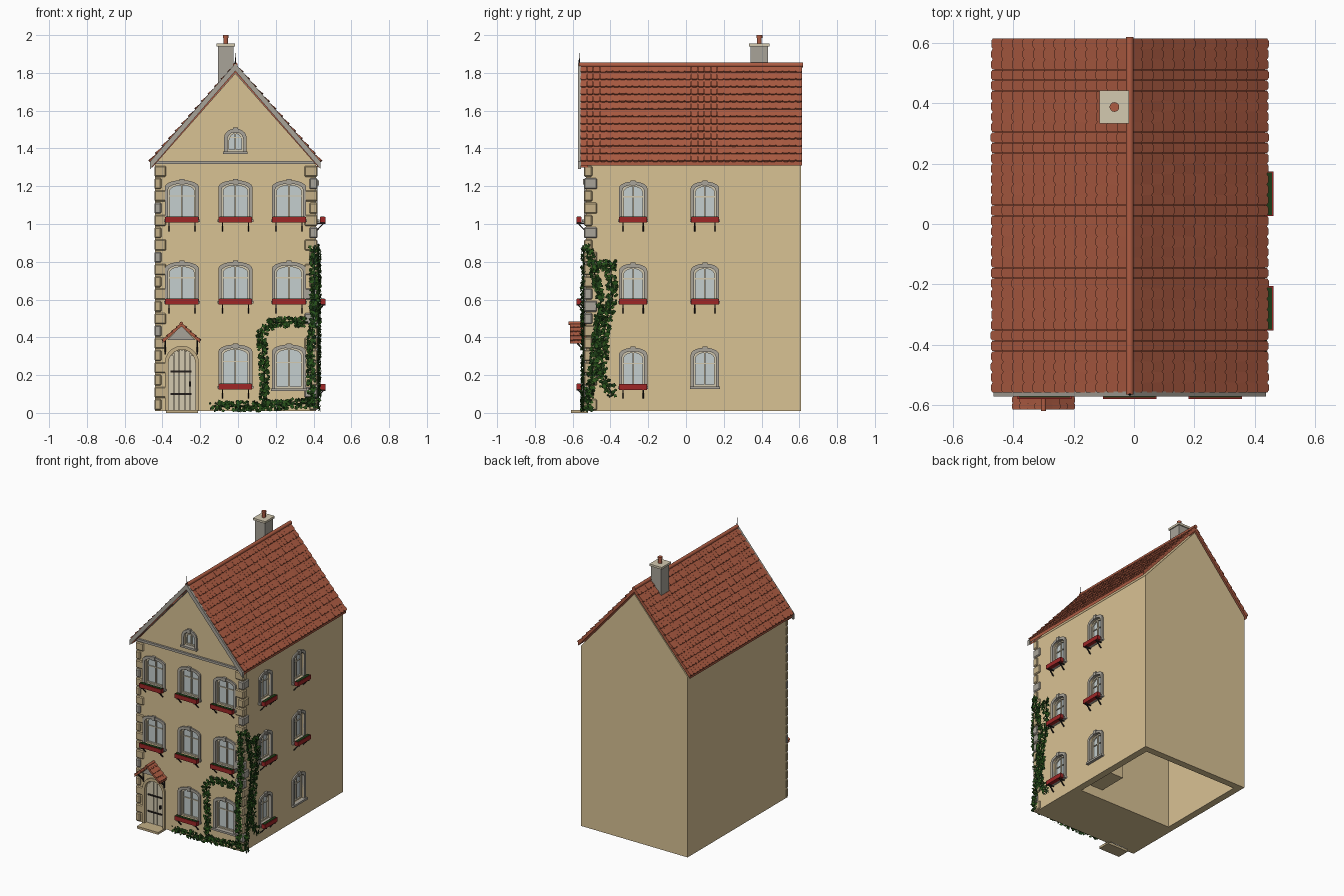
import bpy, bmesh, math, random
from mathutils import Matrix, Vector

random.seed(4)
cube = bpy.data.objects.get("Cube")
if cube:
    bpy.data.objects.remove(cube, do_unlink=True)


def material(name, rgb):
    lin = [c / 12.92 if c <= 0.04045 else ((c + 0.055) / 1.055) ** 2.4 for c in rgb] + [1]
    m = bpy.data.materials.new(name)
    m.use_nodes = True
    m.diffuse_color = lin
    m.node_tree.nodes["Principled BSDF"].inputs["Base Color"].default_value = lin
    return m


WALL = material("plaster", (0.85, 0.76, 0.58))
ROOF = material("terracotta", (0.68, 0.36, 0.26))
RED = material("red_paint", (0.62, 0.15, 0.15))
GLASS = material("pale_glass", (0.77, 0.81, 0.81))
STONE = material("grey_stone", (0.66, 0.64, 0.60))
TAN = material("tan_stone", (0.77, 0.69, 0.53))
IRON = material("dark_iron", (0.14, 0.12, 0.11))
LEAF = material("leaf_green", (0.17, 0.34, 0.11))
DEEP = material("deep_green", (0.11, 0.23, 0.09))
PALE = material("pale_wood", (0.83, 0.79, 0.69))


class Part:
    """Collects shapes in one mesh; local y points into the wall."""

    def __init__(self, name, *mats):
        self.name, self.mats, self.bm = name, mats, bmesh.new()

    def prism(self, M, pts, y0, y1, mat=0):
        rows = [[self.bm.verts.new(M @ Vector((x, y, z))) for x, z in pts] for y in (y0, y1)]
        n = len(pts)
        faces = [rows[0], rows[1][::-1]]
        faces += [[rows[0][i], rows[1][i], rows[1][(i + 1) % n], rows[0][(i + 1) % n]] for i in range(n)]
        for f in faces:
            self.bm.faces.new(f).material_index = mat

    def box(self, M, x0, x1, y0, y1, z0, z1, mat=0):
        self.prism(M, [(x0, z0), (x1, z0), (x1, z1), (x0, z1)], y0, y1, mat)

    def ring(self, M, outer, inner, y0, y1):
        loops = [[self.bm.verts.new(M @ Vector((x, y, z))) for x, z in p]
                 for p, y in ((outer, y0), (inner, y0), (inner, y1), (outer, y1))]
        n = len(outer)
        for k in range(4):
            a, b = loops[k], loops[(k + 1) % 4]
            for i in range(n):
                j = (i + 1) % n
                self.bm.faces.new((a[i], a[j], b[j], b[i]))

    def finish(self, bevel=0):
        bmesh.ops.recalc_face_normals(self.bm, faces=self.bm.faces)
        me = bpy.data.meshes.new(self.name)
        self.bm.to_mesh(me)
        self.bm.free()
        for m in self.mats:
            me.materials.append(m)
        ob = bpy.data.objects.new(self.name, me)
        bpy.context.collection.objects.link(ob)
        if bevel:
            ob.modifiers.new("bevel", "BEVEL").width = bevel
        return ob


def arch(w, z0, z1, rise, n=10):
    arc = [(w / 2 * math.cos(math.pi * i / n), z1 - rise + rise * math.sin(math.pi * i / n)) for i in range(n + 1)]
    return [(-w / 2, z0), (w / 2, z0)] + arc


def chevron(cx, half, apex, drop, thick):
    return [(cx - half, apex - drop), (cx, apex), (cx + half, apex - drop),
            (cx + half, apex - drop - thick), (cx, apex - thick), (cx - half, apex - drop - thick)]


LEFT, RIGHT, FRONT, BACK, MID = -0.44, 0.412, -0.53, 0.61, -0.014
I = Matrix()


def front(x):
    return Matrix.Translation((x, FRONT, 0))


def side(y):
    return Matrix.Translation((RIGHT, y, 0)) @ Matrix.Rotation(math.pi / 2, 4, "Z")


# Walls with a hollow back room and recessed openings
body = Part("house_walls", WALL)
body.prism(I, [(LEFT, 0.01), (RIGHT, 0.01), (RIGHT, 1.315), (MID, 1.80), (LEFT, 1.315)], FRONT, BACK)
cutter = Part("opening_cutter")
cutter.box(I, LEFT + 0.05, RIGHT - 0.05, -0.11, BACK - 0.05, -0.05, 1.25)

surround = Part("window_surrounds", STONE)
glass = Part("window_glass", GLASS)
bars = Part("window_bars", PALE)
planter = Part("window_planters", RED, DEEP)
bracket = Part("planter_brackets", IRON)


def window(M, w, z0, z1, box=True, rise=0.03):
    inner = arch(w, z0, z1 - 0.018, rise)
    cutter.prism(M, inner, -0.05, 0.028)
    surround.ring(M, arch(w + 0.034, z0 - 0.012, z1, rise + 0.006), inner, -0.01, 0.01)
    surround.box(M, -0.013, 0.013, -0.016, 0.005, z1 - 0.022, z1 + 0.006)
    surround.box(M, -w / 2 - 0.022, w / 2 + 0.022, -0.02, 0.01, z0 - 0.014, z0)
    glass.prism(M, arch(w, z0, z1 - 0.018, rise), 0.022, 0.03)
    bars.ring(M, inner, arch(w - 0.018, z0 + 0.009, z1 - 0.027, rise), 0.012, 0.026)
    bars.box(M, -0.004, 0.004, 0.014, 0.026, z0, z1 - 0.02)
    bars.box(M, -w / 2, w / 2, 0.016, 0.026, z0 + (z1 - z0) * 0.58, z0 + (z1 - z0) * 0.58 + 0.006)
    if box:
        h = w / 2 + 0.016
        zb = z0 - 0.018
        planter.box(M, -h, h, -0.05, -0.022, zb, zb + 0.03)
        planter.box(M, -h + 0.004, h - 0.004, -0.046, -0.026, zb + 0.029, zb + 0.032, 1)
        for x in (-h + 0.02, h - 0.02):
            bracket.box(M, x - 0.003, x + 0.003, -0.05, 0, zb - 0.006, zb)
            S = M @ Matrix.Translation((x, -0.002, zb - 0.045)) @ Matrix.Rotation(0.75, 4, "X")
            bracket.box(S, -0.003, 0.003, -0.003, 0.003, 0, 0.06)


for x in (-0.297, -0.014, 0.27):
    window(front(x), 0.146, 1.025, 1.232)
    window(front(x), 0.146, 0.592, 0.80)
    if x > -0.2:
        window(front(x), 0.146, 0.142 if x < 0.2 else 0.13, 0.362, x < 0.2)
for y in (-0.28, 0.10):
    window(side(y), 0.116, 1.025, 1.225)
    window(side(y), 0.116, 0.592, 0.79)
    window(side(y), 0.116, 0.14, 0.345, y < 0)
window(front(MID), 0.085, 1.385, 1.505, False, 0.042)

# Front door with iron straps and step
D = front(-0.297)
cutter.prism(D, arch(0.142, -0.02, 0.335, 0.071), -0.05, 0.028)
door = Part("front_door", PALE, IRON)
for i in range(5):
    x = -0.058 + i * 0.029
    top = 0.262 + math.sqrt(0.071 ** 2 - x * x)
    door.box(D, x - 0.0137, x + 0.0137, 0.012, 0.03, 0.015, top)
door.prism(D, arch(0.142, 0.012, 0.333, 0.07), 0.02, 0.03)
for z in (0.10, 0.22):
    door.box(D, -0.06, 0.05, 0.006, 0.013, z - 0.005, z + 0.005, 1)
door.box(D, 0.037, 0.047, 0, 0.013, 0.14, 0.165, 1)
door.finish()
door_frame = Part("door_surround", TAN)
door_frame.ring(D, arch(0.18, 0.01, 0.355, 0.09), arch(0.142, 0.01, 0.335, 0.071), -0.012, 0.01)
door_frame.finish()
step = Part("door_step", TAN)
step.box(D, -0.085, 0.085, -0.08, 0.01, 0, 0.016)
step.finish()

# Cut the openings, then drop the cutter
walls, cut = body.finish(), cutter.finish()
cut.hide_render = True
mod = walls.modifiers.new("openings", "BOOLEAN")
mod.object, mod.solver = cut, "EXACT"
bpy.context.view_layer.update()
walls_mesh = bpy.data.meshes.new_from_object(walls.evaluated_get(bpy.context.evaluated_depsgraph_get()))
walls.modifiers.clear()
walls.data = walls_mesh
bpy.data.objects.remove(cut, do_unlink=True)
for p in (surround, glass, bars, planter, bracket):
    p.finish()
ledge = Part("inner_step", WALL)
ledge.box(I, 0.18, RIGHT - 0.04, -0.12, 0.1, 0.08, 0.2)
ledge.finish()


# Tiled slopes: overlapping tiles with clipped lower corners
def tiles(part, cx, apex, half, drop, y0, y1, rows, cols, lift=0.006):
    step_len, w = math.hypot(half, drop) / rows, (y1 - y0) / cols
    for s in (-1, 1):
        down = Vector((s * half, 0, -drop)).normalized()
        along = Vector((0, 1, 0))
        up = Vector((s * drop, 0, half)).normalized()
        base = Matrix((along, up, down)).transposed().to_4x4()
        for r in range(rows):
            for c in range(cols):
                pos = Vector((cx, y0 + (c + 0.5) * w, apex)) + down * (r * step_len)
                M = Matrix.Translation(pos) @ base @ Matrix.Rotation(random.uniform(0.1, 0.16), 4, "X").inverted()
                h, e = w * 0.49, step_len * 1.04
                part.prism(M, [(-h, 0), (h, 0), (h, e * 0.88), (h * 0.55, e), (-h * 0.55, e), (-h, e * 0.88)],
                           -lift, lift * 0.5)


roof = Part("roof_tiles", ROOF)
roof.prism(I, chevron(MID, 0.448, 1.838, 0.505, 0.024), -0.558, 0.614)
tiles(roof, MID, 1.84, 0.452, 0.51, -0.56, 0.615, 13, 34)
roof.finish()
verge = Part("front_verge", STONE)
verge.prism(I, chevron(MID, 0.452, 1.85, 0.52, 0.04), -0.572, -0.555)
verge.prism(I, chevron(MID, 0.435, 1.815, 0.49, 0.02), -0.556, FRONT + 0.01)
verge.finish()
lining = Part("verge_lining", ROOF)
lining.prism(I, chevron(MID, 0.44, 1.813, 0.503, 0.012), -0.562, FRONT + 0.01)
lining.finish()
cornice = Part("gable_cornice", STONE)
cornice.box(I, LEFT, RIGHT, FRONT - 0.014, FRONT + 0.01, 1.318, 1.334)
cornice.finish()


def cylinder(name, mat, loc, r, depth, rot=(0, 0, 0), top=None):
    bpy.ops.mesh.primitive_cone_add(vertices=14, radius1=r, radius2=r if top is None else top,
                                    depth=depth, location=loc, rotation=rot)
    ob = bpy.context.object
    ob.name = name
    ob.data.materials.append(mat)
    bpy.ops.object.shade_smooth_by_angle()


cylinder("ridge_tiles", ROOF, (MID, 0.027, 1.842), 0.013, 1.185, (math.pi / 2, 0, 0))
cylinder("ridge_spike", IRON, (MID, -0.565, 1.875), 0.004, 0.06, top=0.001)

# Chimney
chimney = Part("chimney", STONE, PALE)
chimney.box(I, -0.105, -0.024, 0.342, 0.434, 1.62, 1.94)
chimney.box(I, -0.115, -0.016, 0.334, 0.442, 1.94, 1.955, 1)
chimney.finish()
cylinder("chimney_pot", ROOF, (-0.065, 0.388, 1.972), 0.013, 0.04)
cylinder("chimney_pot_rim", ROOF, (-0.065, 0.388, 1.993), 0.016, 0.014)

# Porch roof on iron brackets
porch = Part("porch_roof", ROOF, STONE, IRON)
porch.prism(I, chevron(-0.3, 0.1, 0.472, 0.09, 0.014), -0.613, FRONT)
tiles(porch, -0.3, 0.473, 0.1, 0.09, -0.615, FRONT, 4, 4, 0.005)
porch.prism(I, [(-0.375, 0.385), (-0.225, 0.385), (-0.3, 0.46)], -0.56, FRONT + 0.01, 1)
for x in (-0.385, -0.215):
    porch.box(I, x - 0.004, x + 0.004, FRONT - 0.008, FRONT, 0.31, 0.39, 2)
    S = Matrix.Translation((x, FRONT, 0.32)) @ Matrix.Rotation(0.75, 4, "X")
    porch.box(S, -0.004, 0.004, -0.004, 0.004, 0, 0.095, 2)
porch.finish()
cylinder("porch_ridge", ROOF, (-0.3, -0.575, 0.474), 0.009, 0.092, (math.pi / 2, 0, 0))

# Corner stones
quoins = Part("corner_stones", TAN, STONE)
for i in range(20):
    z = 0.015 + i * 0.065
    a, b = (0.06, 0.034) if i % 2 else (0.034, 0.06)
    grey = [int(random.random() < 0.25) for k in range(2)]
    quoins.box(I, LEFT - 0.003, LEFT + a, FRONT - 0.01, FRONT + 0.02, z, z + 0.058, grey[0])
    quoins.box(I, RIGHT - a, RIGHT + 0.009, FRONT - 0.01, FRONT + b, z, z + 0.058, grey[1])
quoins.finish(0.006)

# Climbing ivy: stems with scattered leaves
ivy = Part("ivy_leaves", LEAF, DEEP)
F, S = front(0), side(0)
vines = [(F, 0.026, [(-0.13, 0.035), (0.1, 0.035), (0.41, 0.055)]),
         (F, 0.024, [(0.14, 0.05), (0.14, 0.2), (0.125, 0.42), (0.18, 0.48), (0.37, 0.48)]),
         (F, 0.02, [(0.39, 0.05), (0.385, 0.3), (0.405, 0.6), (0.4, 0.88)]),
         (S, 0.028, [(-0.39, 0.1), (-0.45, 0.2), (-0.43, 0.45), (-0.39, 0.62), (-0.40, 0.79), (-0.49, 0.77)]),
         (S, 0.02, [(-0.52, 0.02), (-0.48, 0.35), (-0.45, 0.6), (-0.52, 0.88)])]
for M, spread, path in vines:
    cu = bpy.data.curves.new("ivy_stem", "CURVE")
    cu.dimensions, cu.bevel_depth, cu.bevel_resolution = "3D", 0.004, 1
    cu.materials.append(DEEP)
    sp = cu.splines.new("POLY")
    sp.points.add(len(path) - 1)
    for q, (x, z) in zip(sp.points, path):
        q.co = (*(M @ Vector((x, -0.012, z))), 1)
    bpy.context.collection.objects.link(bpy.data.objects.new("ivy_stem", cu))
    for (xa, za), (xb, zb) in zip(path, path[1:]):
        for k in range(int(math.hypot(xb - xa, zb - za) * 520)):
            t = random.random()
            pos = Vector((xa + (xb - xa) * t + random.uniform(-1, 1) * spread, -random.uniform(0.008, 0.026),
                          max(0.012, za + (zb - za) * t + random.uniform(-1, 1) * spread)))
            R = Matrix.Rotation(random.uniform(0, 6.3), 4, "Y") @ Matrix.Rotation(random.uniform(-0.8, 0.8), 4, "X")
            s = random.uniform(0.008, 0.014)
            outline = [(0, -s), (s * 0.8, 0), (0, s), (-s * 0.8, 0)]
            vs = [ivy.bm.verts.new(M @ (pos + R @ Vector((x, 0, z)))) for x, z in outline]
            ivy.bm.faces.new(vs).material_index = int(random.random() < 0.4)
ivy.finish()
